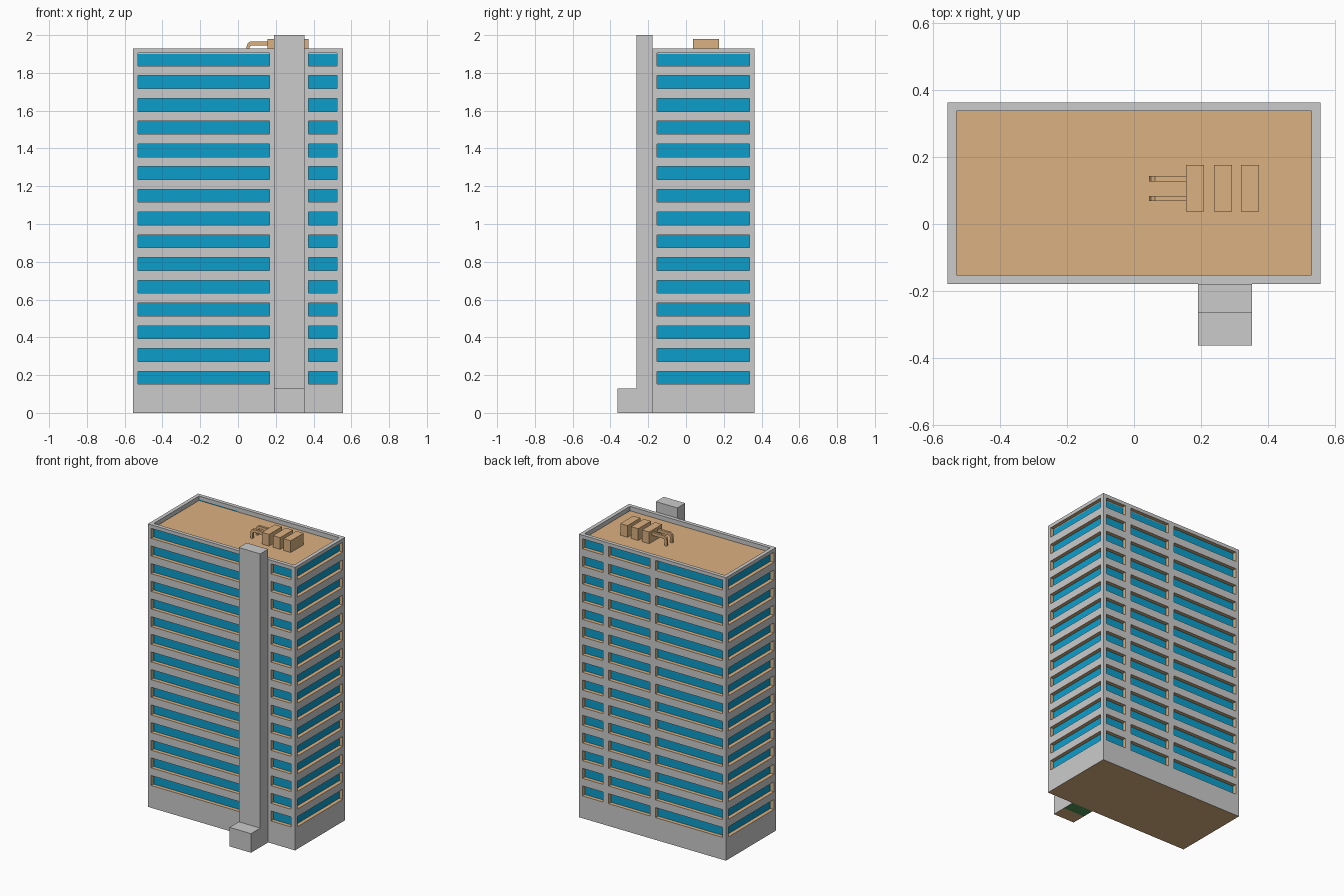
import bpy, bmesh

if "Cube" in bpy.data.objects:
    bpy.data.objects.remove(bpy.data.objects["Cube"])

X, Y0, Y1, TOP = 0.555, -0.178, 0.362, 1.93   # building envelope
WALL, ROOF = 0.026, 1.90                      # wall thickness, roof deck height


def material(name, color):
    m = bpy.data.materials.new(name)
    m.diffuse_color = (*color, 1)
    m.use_nodes = True
    m.node_tree.nodes["Principled BSDF"].inputs["Base Color"].default_value = m.diffuse_color
    return m


tan = material("tan", (0.71, 0.44, 0.22))
blue = material("blue_glass", (0.004, 0.34, 0.6))
green = material("green", (0.08, 0.3, 0.1))


def finish(bm, name, mat=None):
    bmesh.ops.remove_doubles(bm, verts=bm.verts, dist=1e-5)
    me = bpy.data.meshes.new(name)
    bm.to_mesh(me)
    bm.free()
    if mat:
        me.materials.append(mat)
    ob = bpy.data.objects.new(name, me)
    bpy.context.collection.objects.link(ob)
    return ob


def quad(bm, *pts):
    return bm.faces.new([bm.verts.new(p) for p in pts])


def box(name, x0, x1, y0, y1, z0, z1, mat=None):
    bm = bmesh.new()
    bmesh.ops.create_cube(bm, size=1)
    for v in bm.verts:
        v.co = (x1 if v.co.x > 0 else x0, y1 if v.co.y > 0 else y0, z1 if v.co.z > 0 else z0)
    return finish(bm, name, mat)


walls, reveals, panes = bmesh.new(), bmesh.new(), bmesh.new()

# fifteen storeys of window bands
z_cuts = [0.0]
for i in range(15):
    z = 0.152 + i * 0.1204
    z_cuts += [z, z + 0.068]
z_cuts.append(TOP)


def facade(place, u0, u1, windows):
    """place(u, depth, z) maps wall coordinates to space; u runs left to right seen from outside."""
    u_cuts = [u0] + [u for w in windows for u in w] + [u1]
    for i, (a, b) in enumerate(zip(u_cuts, u_cuts[1:])):
        for j, (c, d) in enumerate(zip(z_cuts, z_cuts[1:])):
            outer = [place(u, 0, z) for u, z in ((a, c), (b, c), (b, d), (a, d))]
            if i % 2 and j % 2:
                inner = [place(u, WALL, z) for u, z in ((a, c), (b, c), (b, d), (a, d))]
                quad(panes, *inner)
                for k in range(4):
                    n = (k + 1) % 4
                    quad(reveals, outer[k], outer[n], inner[n], inner[k])
            else:
                quad(walls, *outer)


# four facades
facade(lambda u, d, z: (u, Y0 + d, z), -X, X, [(-0.53, 0.167), (0.373, 0.525)])
facade(lambda u, d, z: (-u, Y1 - d, z), -X, X, [(-0.527, -0.374), (-0.33, -0.02), (0.024, 0.53)])
facade(lambda u, d, z: (X - d, u, z), Y0, Y1, [(-0.154, 0.336)])
facade(lambda u, d, z: (-X + d, -u, z), -Y1, -Y0, [(-0.336, 0.154)])

# parapet rim and its inner faces
out = [(-X, Y0), (X, Y0), (X, Y1), (-X, Y1)]
inn = [(-X + WALL, Y0 + WALL), (X - WALL, Y0 + WALL), (X - WALL, Y1 - WALL), (-X + WALL, Y1 - WALL)]
for k in range(4):
    n = (k + 1) % 4
    quad(walls, (*out[k], TOP), (*out[n], TOP), (*inn[n], TOP), (*inn[k], TOP))
    quad(walls, (*inn[k], TOP), (*inn[n], TOP), (*inn[n], ROOF), (*inn[k], ROOF))

finish(walls, "outer_walls")
finish(reveals, "window_reveals", tan)
finish(panes, "window_panes", blue)

# roof deck and underside
for name, ring, z in (("roof_deck", inn, ROOF), ("base_floor", out[::-1], 0)):
    bm = bmesh.new()
    quad(bm, *[(x, y, z) for x, y in ring])
    finish(bm, name, tan)

# lift tower and entrance block, with coloured undersides
tower = box("lift_tower", 0.19, 0.352, -0.263, Y0, 0, 2.0)
entrance = box("entrance_block", 0.19, 0.352, -0.362, -0.263, 0, 0.13)
grey = material("grey", (0.8, 0.8, 0.8))
bpy.data.materials.remove(grey)
for ob, name, mat in ((tower, "tower_underside", green), (entrance, "entrance_underside", tan)):
    bm = bmesh.new()
    bm.from_mesh(ob.data)
    bottom = [f for f in bm.faces if f.normal.z < -0.5]
    pts = [v.co.copy() for v in bottom[0].verts]
    bmesh.ops.delete(bm, geom=bottom, context='FACES_ONLY')
    bm.to_mesh(ob.data)
    bm.free()
    under = bmesh.new()
    quad(under, *pts)
    finish(under, name, mat)

# rooftop plant units
for i, x in enumerate((0.155, 0.238, 0.318)):
    box(f"roof_unit_{i + 1}", x, x + 0.054, 0.037, 0.175, ROOF, 1.98, tan)

# bent ducts leading from the first unit down to the deck
profile = [(0.155, 1.965), (0.063, 1.965), (0.05, 1.955), (0.045, 1.938), (0.045, ROOF),
           (0.061, ROOF), (0.061, 1.936), (0.068, 1.945), (0.155, 1.945)]
for i, y in enumerate((0.068, 0.127)):
    bm = bmesh.new()
    f = quad(bm, *[(x, y, z) for x, z in profile])
    ext = bmesh.ops.extrude_face_region(bm, geom=[f])["geom"]
    bmesh.ops.translate(bm, vec=(0, 0.016, 0), verts=[v for v in ext if isinstance(v, bmesh.types.BMVert)])
    bmesh.ops.recalc_face_normals(bm, faces=bm.faces)
    finish(bm, f"roof_duct_{i + 1}", tan)
